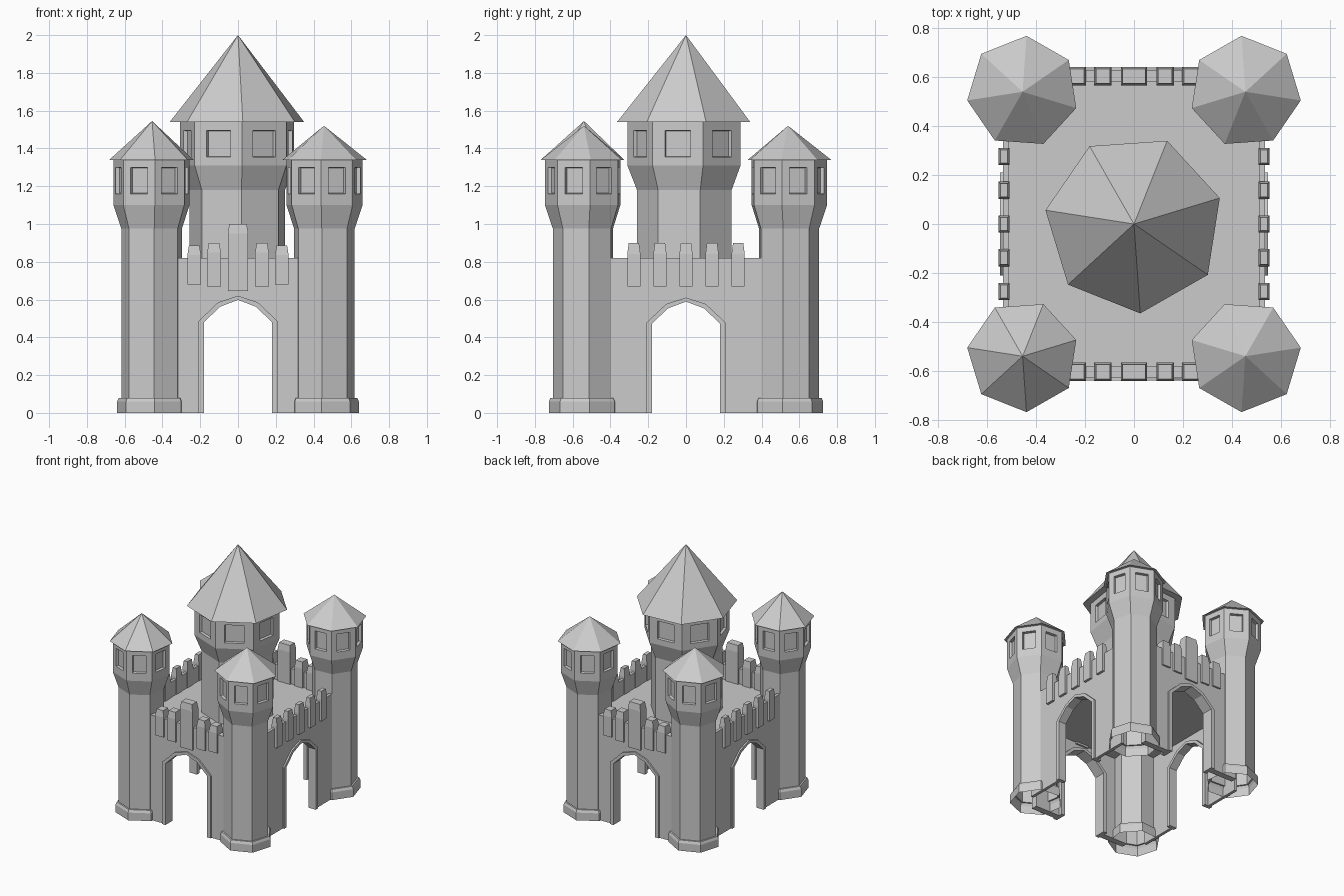
import bpy, bmesh
from math import cos, sin, pi, radians
from mathutils import Matrix, Vector

if "Cube" in bpy.data.objects:
    bpy.data.objects.remove(bpy.data.objects["Cube"])

SIDES = 7


def finish(name, bm, matrix=Matrix()):
    bmesh.ops.transform(bm, matrix=matrix, verts=bm.verts)
    mesh = bpy.data.meshes.new(name)
    bm.to_mesh(mesh)
    bm.free()
    obj = bpy.data.objects.new(name, mesh)
    bpy.context.collection.objects.link(obj)
    return obj


def ring(bm, r, z, phase):
    return [bm.verts.new((r * cos(phase + i * 2 * pi / SIDES),
                          r * sin(phase + i * 2 * pi / SIDES), z)) for i in range(SIDES)]


def tower(name, profile, win_w, win_z, loc, phase):
    """Seven-sided shaft from (radius, z) pairs; windows are sunk into the top band."""
    bm = bmesh.new()
    rings = [ring(bm, r, z, phase) for r, z in profile]
    for a, b in zip(rings, rings[1:]):
        band = [bm.faces.new((a[i], a[(i + 1) % SIDES], b[(i + 1) % SIDES], b[i]))
                for i in range(SIDES)]
    bm.normal_update()
    bmesh.ops.inset_individual(bm, faces=band, thickness=0.04)
    for f in band:
        c = f.calc_center_median()
        t = Vector((0, 0, 1)).cross(f.normal).normalized()
        for v in f.verts:
            side = 1 if (v.co - c).dot(t) > 0 else -1
            z = win_z[1] if v.co.z > c.z else win_z[0]
            v.co = Vector((c.x, c.y, z)) + t * side * win_w / 2
    bm.normal_update()
    bmesh.ops.inset_individual(bm, faces=band, thickness=0.004, depth=-0.02)
    return finish(name, bm, Matrix.Translation(loc))


def roof(name, r, z0, z1, loc, phase):
    bm = bmesh.new()
    base = ring(bm, r, z0, phase)
    tip = bm.verts.new((0, 0, z1))
    for i in range(SIDES):
        bm.faces.new((base[i], base[(i + 1) % SIDES], tip))
    bm.faces.new(base[::-1])
    return finish(name, bm, Matrix.Translation(loc))


def prism(name, pts, y0, y1, turn):
    """Extrude an (x, z) outline from y0 to y1, then turn it about z."""
    bm = bmesh.new()
    f = bm.faces.new([bm.verts.new((x, y0, z)) for x, z in pts])
    ext = bmesh.ops.extrude_face_region(bm, geom=[f], use_keep_orig=True)
    moved = [e for e in ext['geom'] if isinstance(e, bmesh.types.BMVert)]
    bmesh.ops.translate(bm, vec=(0, y1 - y0, 0), verts=moved)
    bmesh.ops.recalc_face_normals(bm, faces=bm.faces)
    return finish(name, bm, Matrix.Rotation(turn, 4, 'Z'))


def block(name, x, y, w, d, z0, z1, taper, turn=0):
    """Box whose top edge is drawn in by a taper."""
    bm = bmesh.new()
    bmesh.ops.create_cube(bm, size=1)
    for v in bm.verts:
        top = v.co.z > 0
        v.co = (x + v.co.x * w, y + v.co.y * d, z1 - taper if top else z0)
    if taper:
        cap = max(bm.faces, key=lambda f: f.calc_center_median().z)
        bmesh.ops.inset_individual(bm, faces=[cap], thickness=0.011)
        for v in cap.verts:
            v.co.z = z1
    return finish(name, bm, Matrix.Rotation(turn, 4, 'Z'))


# Corner towers, mirrored across both axes
shaft = [(.187, 0), (.187, .06), (.178, .08), (.165, .08), (.165, .975), (.207, 1.10), (.207, 1.34)]
for sx in (-1, 1):
    for sy in (-1, 1):
        phase = radians(-sy * (-86 if sx < 0 else -94))
        loc = (sx * .455, sy * .54, 0)
        tag = ("front" if sy < 0 else "back") + ("_left" if sx < 0 else "_right")
        tower("tower_" + tag, shaft, .095, (1.16, 1.30), loc, phase)
        tip = 1.545 if sx < 0 and sy < 0 else 1.52
        roof("tower_roof_" + tag, .229, 1.34, tip, loc, phase)

# Central keep standing on the courtyard roof
phase = radians(-86)
tower("keep", [(.26, .68), (.26, 1.18), (.311, 1.31), (.311, 1.54)], .137, (1.355, 1.495),
      (0, 0, 0), phase)
roof("keep_roof", .366, 1.54, 2.0, (0, 0, 0), phase)
block("courtyard_roof", 0, 0, 1.03, 1.17, .66, .70, 0)

# Walls with arched gates, gate frames and battlements on four sides
outer = [(-.21, 0), (-.21, .485), (-.105, .585), (0, .62), (.105, .585), (.21, .485), (.21, 0)]
inner = [(-.18, 0), (-.18, .48), (-.095, .562), (0, .598), (.095, .562), (.18, .48), (.18, 0)]
opening = [(x * .95, z * .985) for x, z in outer]
for k, side in enumerate(("front", "right", "back", "left")):
    turn = k * pi / 2
    long_side = k % 2
    half = .50 if long_side else .42
    y_out, y_in = (-.535, -.512) if long_side else (-.628, -.58)
    drop = .985 if long_side else 1.0
    outline = [(-half, 0)] + [(x, z * drop) for x, z in opening] + [(half, 0), (half, .82), (-half, .82)]
    prism(side + "_wall", outline, y_out, y_in, turn)
    frame = [(x, z * drop) for x, z in outer + inner[::-1]]
    prism(side + "_gate_frame", frame, y_out - .012, y_in + .03, turn)
    for i in range(-2, 3):
        if long_side:
            block(side + "_merlon", i * .138, -.531, .07, .046, .67, .90, .06, turn)
        else:
            w, z0, z1 = ((.108, .645, 1.0), (.072, .67, .90), (.072, .68, .885))[abs(i)]
            x = (0, .127, .232)[abs(i)] * (1 if i > 0 else -1)
            block(side + "_merlon", x, -.604, w, .075, z0, z1, .05, turn)
